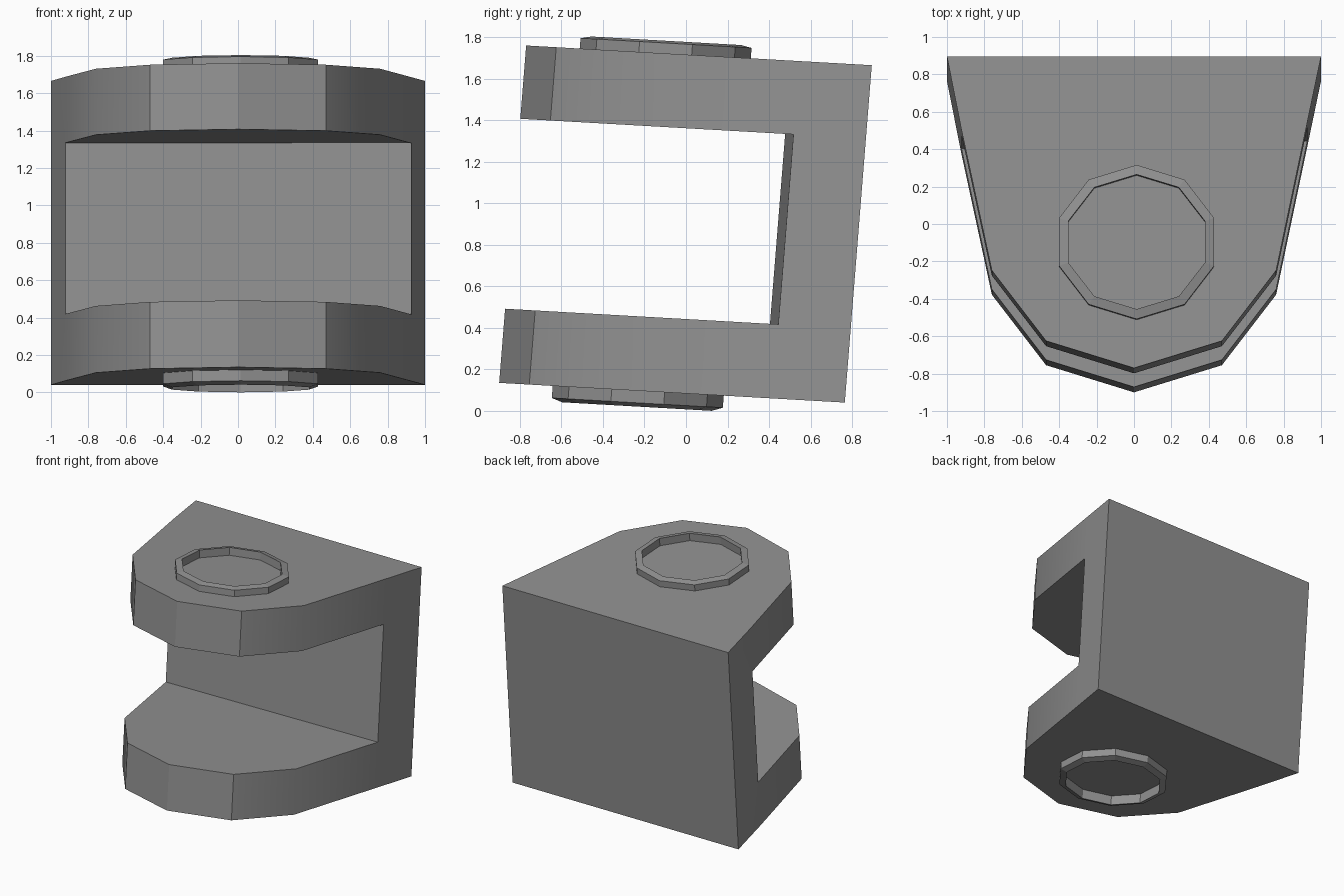
import bpy, bmesh
from math import sin, cos, pi, radians
from mathutils import Vector

if "Cube" in bpy.data.objects:
    bpy.data.objects.remove(bpy.data.objects["Cube"])

dark_grey = bpy.data.materials.new("dark_grey")
dark_grey.diffuse_color = (0.285, 0.285, 0.285, 1)
dark_grey.use_nodes = True
dark_grey.node_tree.nodes["Principled BSDF"].inputs["Base Color"].default_value = dark_grey.diffuse_color


def place(x, u, w):
    """Leaning local frame (u = depth, w = height) to world."""
    return Vector((x, u + 0.08 * w, 0.084 - 0.057 * u + w))


def finish(name, bm):
    bmesh.ops.recalc_face_normals(bm, faces=bm.faces)
    mesh = bpy.data.meshes.new(name)
    bm.to_mesh(mesh)
    bm.free()
    mesh.materials.append(dark_grey)
    obj = bpy.data.objects.new(name, mesh)
    bpy.context.collection.objects.link(obj)
    return obj


# Clevis body: one outline stacked at four heights, with the front left open
outline = [(1, 0.765), (-1, 0.765), (-0.923, 0.376), (-0.76, -0.378),
           (-0.47, -0.755), (0, -0.9), (0.47, -0.755), (0.76, -0.378),
           (0.927, 0.416)]
levels = [0, 0.357, 1.272, 1.625]
n = len(outline)
bm = bmesh.new()
rows = [[bm.verts.new(place(x, u, w)) for x, u in outline] for w in levels]


def wall(low, high, i, j):
    bm.faces.new((rows[low][i], rows[low][j], rows[high][j], rows[high][i]))


for low in (0, 2):                      # plate edges
    for i in range(n):
        wall(low, low + 1, i, (i + 1) % n)
for i, j in ((8, 0), (0, 1), (1, 2), (2, 8)):   # back web
    wall(1, 2, i, j)
bm.faces.new(rows[0])
bm.faces.new(rows[3])
bm.faces.new(rows[1][2:])               # inner faces of the jaws
bm.faces.new(rows[2][2:])
bmesh.ops.dissolve_limit(bm, angle_limit=0.03, verts=bm.verts, edges=bm.edges)
body = finish("clevis_body", bm)

# The shallow corners of the body are shaded smooth
bpy.context.view_layer.objects.active = body
body.select_set(True)
bpy.ops.object.shade_smooth_by_angle(angle=radians(30))


# Raised ten-sided rims around the pin, with a sloping lip
def pin_rim(name, base, outer_h, inner_h, sign):
    bm = bmesh.new()
    section = [(0.436, 0.412, -0.01), (0.436, 0.412, outer_h),
               (0.384, 0.36, inner_h), (0.384, 0.36, -0.01)]
    rings = []
    for rx, ry, h in section:
        rings.append([bm.verts.new(place(0.014 + rx * sin(k * pi / 5),
                                         -0.23 + ry * cos(k * pi / 5),
                                         base + sign * h))
                      for k in range(10)])
    for s in range(4):
        a, b = rings[s], rings[(s + 1) % 4]
        for k in range(10):
            m = (k + 1) % 10
            bm.faces.new((a[k], a[m], b[m], b[k]))
    finish(name, bm)


pin_rim("top_pin_rim", 1.625, 0.05, 0.061, 1)
pin_rim("bottom_pin_rim", 0, 0.058, 0.076, -1)
